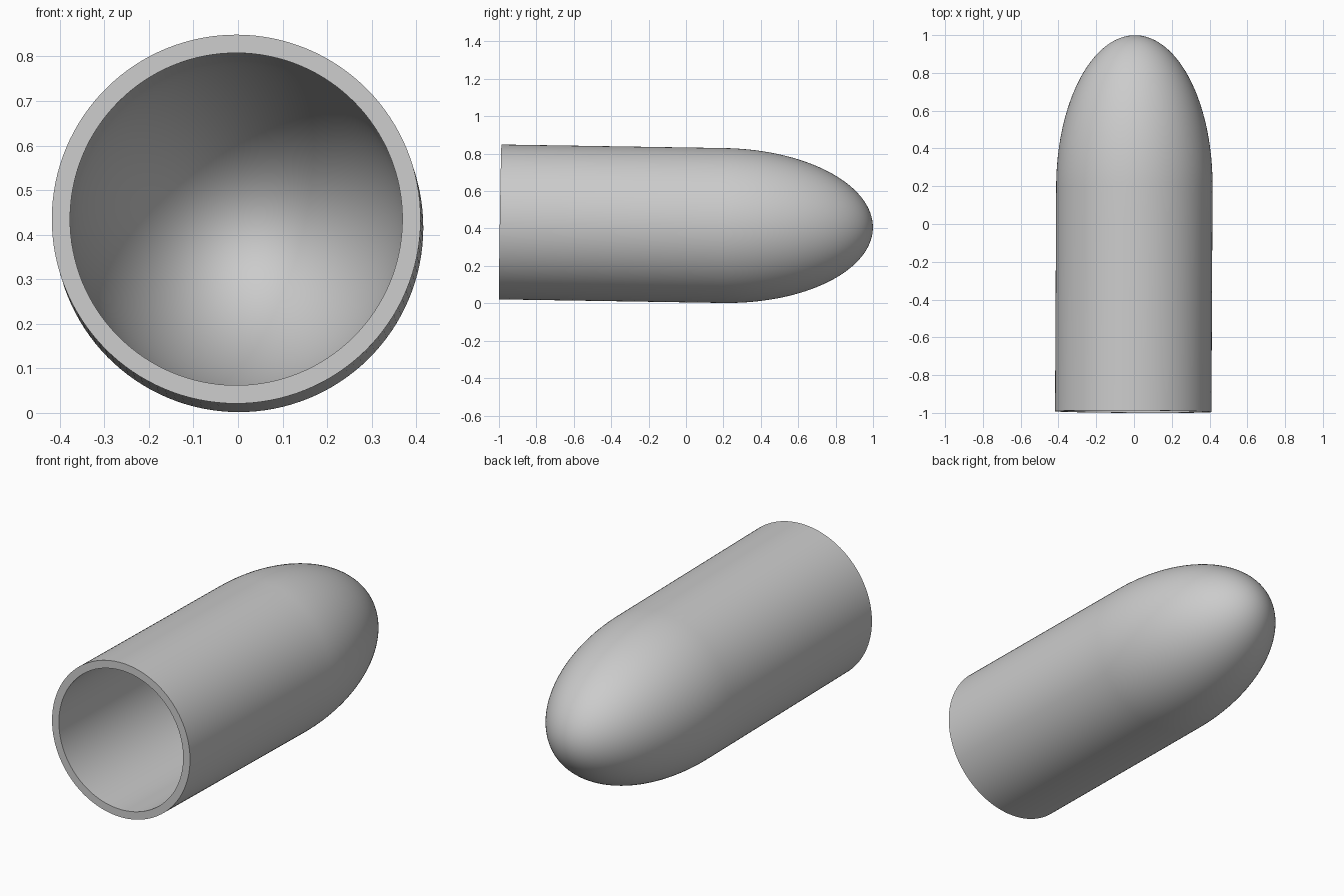
import bpy, bmesh, math
from mathutils import Vector, Matrix

if "Cube" in bpy.data.objects:
    bpy.data.objects.remove(bpy.data.objects["Cube"])

R, WALL, LENGTH, NOSE = 0.414, 0.041, 1.993, 0.80
SEGMENTS, RINGS = 128, 40


def dome_profile(radius, nose, tip):
    """Straight side followed by an elliptical nose, as (radius, distance)."""
    start = tip - nose
    points = [(radius, start * i / 6) for i in range(6)]
    for i in range(RINGS + 1):
        a = math.pi / 2 * i / RINGS
        points.append((radius * math.cos(a), start + nose * math.sin(a)))
    points[-1] = (0.0, tip)
    return points


# Closed wall section: inner tip -> rim -> outer tip
inner = dome_profile(R - WALL, NOSE - WALL, LENGTH - WALL)
outer = dome_profile(R, NOSE, LENGTH)
section = inner[::-1] + outer

# Revolve the section about z
bm = bmesh.new()
verts = [bm.verts.new((r, 0, t)) for r, t in section]
edges = [bm.edges.new(pair) for pair in zip(verts, verts[1:])]
bmesh.ops.spin(bm, geom=verts + edges, cent=(0, 0, 0), axis=(0, 0, 1),
               angle=math.tau, steps=SEGMENTS)
bmesh.ops.remove_doubles(bm, verts=bm.verts, dist=1e-5)
bmesh.ops.recalc_face_normals(bm, faces=bm.faces)

# Lay it down along +y with its slight droop towards the nose
direction = Vector((0.005, 1.0, -0.016)).normalized()
turn = Vector((0, 0, 1)).rotation_difference(direction).to_matrix().to_4x4()
bm.transform(Matrix.Translation((-0.004, -0.9935, 0.435)) @ turn)

mesh = bpy.data.meshes.new("hollow_shell")
bm.to_mesh(mesh)
bm.free()
shell = bpy.data.objects.new("hollow_shell", mesh)
bpy.context.collection.objects.link(shell)

# Smooth walls, sharp rim
bpy.context.view_layer.objects.active = shell
shell.select_set(True)
bpy.ops.object.shade_smooth_by_angle(angle=math.radians(35))
